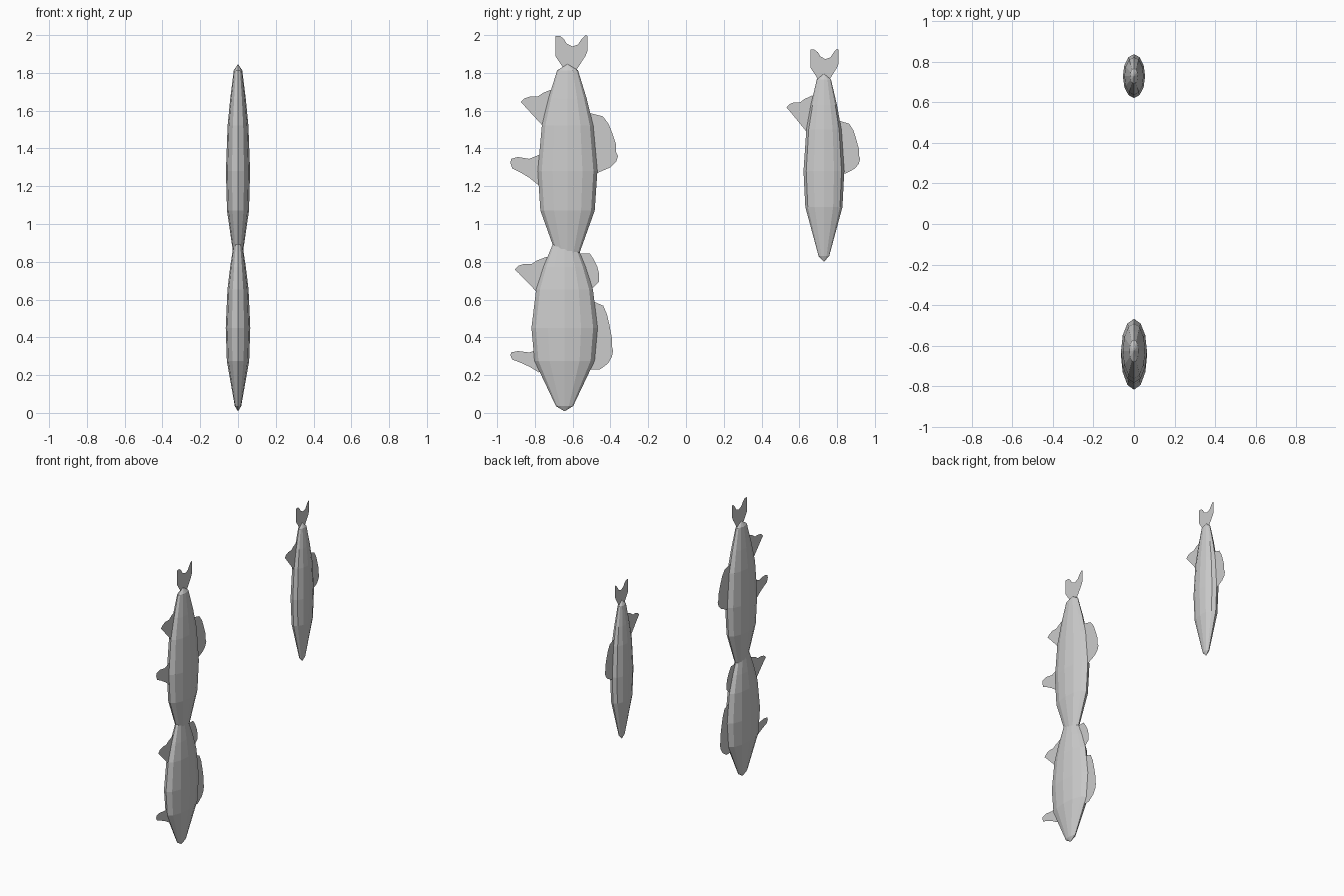
import bpy
import bmesh
import math

cube = bpy.data.objects.get("Cube")
if cube:
    bpy.data.objects.remove(cube)

grey = bpy.data.materials.new("fish_grey")
grey.use_nodes = True
colour = (0.6, 0.6, 0.6, 1)
grey.diffuse_color = colour
grey.node_tree.nodes["Principled BSDF"].inputs["Base Color"].default_value = colour


def finish(name, bm):
    mesh = bpy.data.meshes.new(name)
    bm.to_mesh(mesh)
    bm.free()
    mesh.materials.append(grey)
    obj = bpy.data.objects.new(name, mesh)
    bpy.context.collection.objects.link(obj)
    return obj


# Body profile, nose to tail: height from the widest ring, relative radius
NOSE, TAIL_END = -0.48, 0.515
RINGS = [(-0.45, 0.26), (-0.19, 0.91), (0, 1), (0.22, 0.86), (0.35, 0.64), (0.485, 0.35)]
SIDES = 12


def body(name, y, z, half_x, half_y, stretch):
    bm = bmesh.new()
    loops = []
    for h, r in RINGS:
        loop = []
        for i in range(SIDES):
            a = math.tau * i / SIDES
            loop.append(bm.verts.new((half_x * r * math.cos(a),
                                      y + half_y * r * math.sin(a),
                                      z + h * stretch)))
        loops.append(loop)
    nose = bm.verts.new((0, y, z + NOSE * stretch))
    end = bm.verts.new((0, y, z + TAIL_END * stretch))
    for i in range(SIDES):
        j = (i + 1) % SIDES
        for low, high in zip(loops, loops[1:]):
            bm.faces.new((low[i], low[j], high[j], high[i]))
        bm.faces.new((nose, loops[0][j], loops[0][i]))
        bm.faces.new((end, loops[-1][i], loops[-1][j]))
    return finish(name, bm)


# Flat fin outlines (y, z) in hundredths of a unit, from each fin's anchor
TAIL = [(-2.5, 1), (-6.5, 7), (-6.5, 17.5), (-4, 17.5), (-2, 16), (-0.5, 13.5),
        (2.5, 12), (5.5, 13), (7.5, 16), (9.5, 18), (10.5, 17.5), (10.5, 9.5),
        (9.5, 7), (5, 0), (0, -8)]
DORSAL = [(-5, 0), (0, 0), (8, -2), (11, -6), (13, -11), (15, -17), (15, -21),
          (16, -23), (15, -26), (12, -29), (5, -32), (-5, -32)]
REAR_DORSAL = [(-3, 0), (2, 0), (4, -3), (6, -7), (7, -11), (7, -15), (6, -16),
               (4, -18), (1, -20), (-4, -20)]
ANAL = [(0, 0), (2, 2), (5, 3), (9, 3), (12, 5), (17, 7), (22, 4), (22, -10),
        (13, -14), (2, -2)]
PELVIC = [(0, 0), (0.5, 2), (4, 3), (10, 2), (15, 4), (20, 2), (20, -10),
          (15, -12), (10, -8), (5, -5), (1, -3)]


def fin(name, outline, y, z, sy=1, sz=1):
    bm = bmesh.new()
    verts = [bm.verts.new((0, y + a * sy / 100, z + b * sz / 100)) for a, b in outline]
    face = bm.faces.new(verts)
    face.normal_update()
    if face.normal.x < 0:
        face.normal_flip()
    bmesh.ops.triangulate(bm, faces=[face])
    return finish(name, bm)


# Upper front fish
body("upper_fish_body", -0.627, 1.28, 0.064, 0.158, 1.1)
fin("upper_fish_tail", TAIL, -0.627, 1.82)
fin("upper_fish_dorsal_fin", DORSAL, -0.52, 1.59)
fin("upper_fish_anal_fin", ANAL, -0.875, 1.645)
fin("upper_fish_pelvic_fin", PELVIC, -0.93, 1.325)

# Lower front fish, its tail tucked into the upper fish
body("lower_fish_body", -0.643, 0.45, 0.065, 0.175, 0.92)
fin("lower_fish_tail", TAIL, -0.64, 0.9, 0.7, 0.7)
fin("lower_fish_dorsal_fin", DORSAL, -0.49, 0.59, 0.65, 1.13)
fin("lower_fish_rear_dorsal_fin", REAR_DORSAL, -0.53, 0.845)
fin("lower_fish_anal_fin", ANAL, -0.907, 0.76, 1, 0.95)
fin("lower_fish_pelvic_fin", PELVIC, -0.93, 0.305, 1, 0.75)

# Back fish
body("back_fish_body", 0.73, 1.28, 0.055, 0.108, 1)
fin("back_fish_tail", TAIL, 0.716, 1.765, 0.88, 0.9)
fin("back_fish_dorsal_fin", DORSAL, 0.807, 1.548, 0.72, 0.88)
fin("back_fish_anal_fin", ANAL, 0.532, 1.617, 0.8, 0.9)
